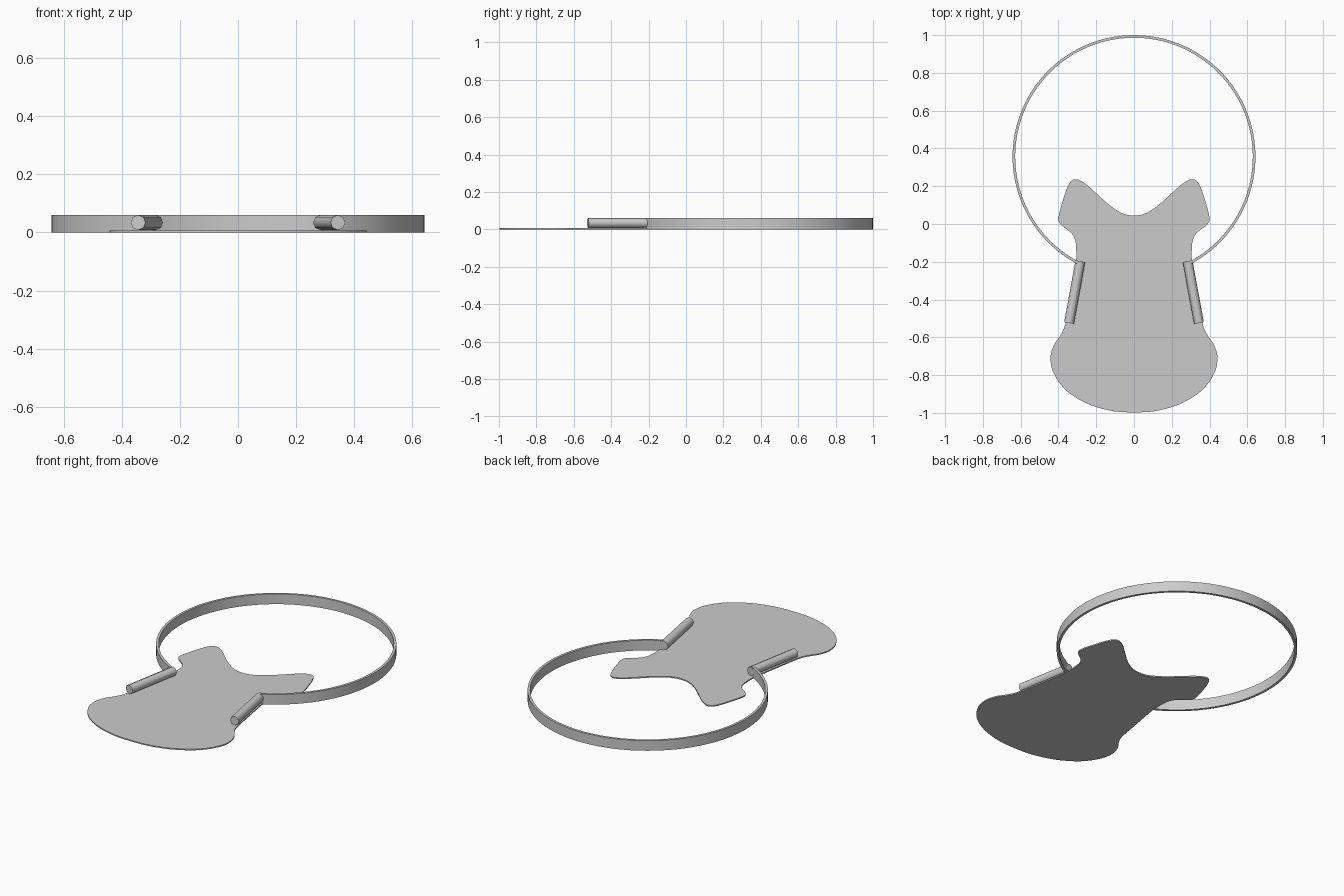
import bpy, bmesh, math
from mathutils import Vector

cube = bpy.data.objects.get("Cube")
if cube:
    bpy.data.objects.remove(cube, do_unlink=True)

grey = bpy.data.materials.new("plain grey")
grey.use_nodes = True
colour = (0.6, 0.6, 0.6, 1)
grey.diffuse_color = colour
grey.node_tree.nodes["Principled BSDF"].inputs["Base Color"].default_value = colour


def finish(name, bm, smooth=True):
    bmesh.ops.recalc_face_normals(bm, faces=bm.faces)
    mesh = bpy.data.meshes.new(name)
    bm.to_mesh(mesh)
    bm.free()
    obj = bpy.data.objects.new(name, mesh)
    bpy.context.collection.objects.link(obj)
    mesh.materials.append(grey)
    if smooth:
        bpy.ops.object.select_all(action='DESELECT')
        obj.select_set(True)
        bpy.context.view_layer.objects.active = obj
        bpy.ops.object.shade_smooth_by_angle(angle=math.radians(50))
    return obj


def smooth_loop(points, steps=6):
    """Closed Catmull-Rom curve through the points."""
    out = []
    n = len(points)
    for i in range(n):
        a, b, c, d = (Vector(points[(i + k) % n]) for k in (-1, 0, 1, 2))
        for s in range(steps):
            t = s / steps
            out.append(0.5 * (2 * b + (c - a) * t + (2 * a - 5 * b + 4 * c - d) * t ** 2
                              + (3 * b - a - 3 * c + d) * t ** 3))
    return out


# Flat plate: half outline from the rear notch to the front, mirrored
half = [(0, .045), (.06, .056), (.13, .1), (.2, .163), (.26, .215), (.31, .237), (.345, .21),
        (.378, .12), (.4, .03), (.385, -.005), (.34, -.04), (.315, -.075), (.307, -.12),
        (.308, -.21), (.335, -.37), (.364, -.53), (.39, -.59), (.425, -.643), (.442, -.71),
        (.425, -.79), (.36, -.88), (.25, -.95), (.12, -.989), (0, -.997)]
outline = smooth_loop(half + [(-x, y) for x, y in half[-2:0:-1]])
bm = bmesh.new()
base = bm.faces.new([bm.verts.new((p.x, p.y, 0)) for p in outline])
top = bmesh.ops.extrude_face_region(bm, geom=[base], use_keep_orig=True)["geom"]
bmesh.ops.translate(bm, vec=(0, 0, .007), verts=[v for v in top if isinstance(v, bmesh.types.BMVert)])
finish("flat_plate", bm)

# Open hoop: rectangular section swept around an arc that ends at the rods
bm = bmesh.new()
gap = math.asin(.29 / .636)
count = 96
rings = []
for i in range(count + 1):
    a = -math.pi / 2 + gap + (2 * math.pi - 2 * gap) * i / count
    rings.append([bm.verts.new((r * math.cos(a), .357 + r * math.sin(a), z))
                  for r, z in ((.643, 0), (.643, .06), (.629, .06), (.629, 0))])
for r0, r1 in zip(rings, rings[1:]):
    for k in range(4):
        j = (k + 1) % 4
        bm.faces.new((r0[k], r0[j], r1[j], r1[k]))
bm.faces.new(rings[0])
bm.faces.new(rings[-1])
finish("hoop", bm)

# Octagonal rods joining the hoop ends to the plate
for side, name in ((1, "left_rod"), (-1, "right_rod")):
    start, end = Vector((side * .284, -.197, .034)), Vector((side * .344, -.524, .034))
    bm = bmesh.new()
    bmesh.ops.create_cone(bm, cap_ends=True, segments=8, radius1=.026, radius2=.026,
                          depth=(end - start).length)
    rod = finish(name, bm)
    rod.location = (start + end) / 2
    rod.rotation_euler = (end - start).to_track_quat('Z', 'Y').to_euler()
